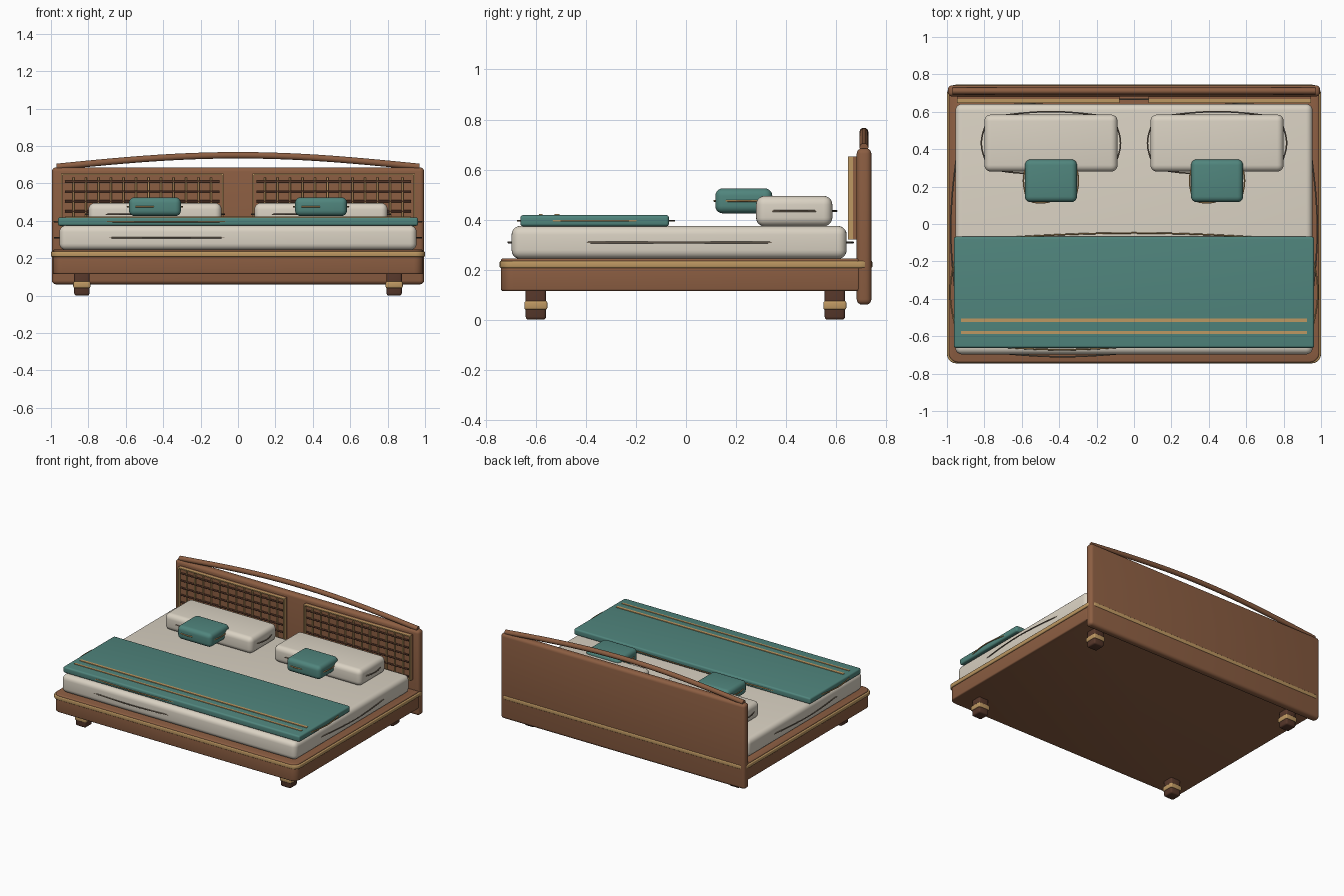
import bpy, bmesh, math
from mathutils import Vector

cube = bpy.data.objects.get("Cube")
if cube:
    bpy.data.objects.remove(cube, do_unlink=True)


def make_material(name, rgb):
    """Flat material from an 8-bit display colour."""
    linear = [((c / 255 + 0.055) / 1.055) ** 2.4 for c in rgb] + [1]
    mat = bpy.data.materials.new(name)
    mat.use_nodes = True
    mat.diffuse_color = linear
    mat.node_tree.nodes["Principled BSDF"].inputs["Base Color"].default_value = linear
    return mat


WOOD = make_material("warm wood", (140, 94, 66))
DARK = make_material("dark wood", (86, 55, 42))
BRASS = make_material("brass", (190, 152, 98))
CREAM = make_material("cream linen", (218, 210, 195))
TEAL = make_material("teal fabric", (80, 133, 125))
TAUPE = make_material("taupe thread", (128, 114, 98))


def box(name, lo, hi, mat, bevel=0.0, corner=0.0, segments=3):
    """Box between two corners; corner rounds the upright edges, bevel the rest."""
    lo, hi = Vector(lo), Vector(hi)
    size, mid = hi - lo, (lo + hi) / 2
    bm = bmesh.new()
    bmesh.ops.create_cube(bm, size=1)
    for v in bm.verts:
        v.co = Vector(c * s for c, s in zip(v.co, size))
    if corner:
        upright = [e for e in bm.edges
                   if abs(e.verts[0].co.z - e.verts[1].co.z) > size.z / 2]
        bmesh.ops.bevel(bm, geom=upright, offset=corner, segments=5,
                        profile=0.5, affect='EDGES')
    if bevel:
        sharp = [e for e in bm.edges if e.calc_face_angle(0) > 0.8]
        bmesh.ops.bevel(bm, geom=sharp, offset=bevel, segments=segments,
                        profile=0.5, affect='EDGES')
    mesh = bpy.data.meshes.new(name)
    bm.to_mesh(mesh)
    bm.free()
    mesh.materials.append(mat)
    obj = bpy.data.objects.new(name, mesh)
    obj.location = mid
    bpy.context.collection.objects.link(obj)
    if bevel or corner:
        bpy.ops.object.select_all(action='DESELECT')
        obj.select_set(True)
        bpy.context.view_layer.objects.active = obj
        bpy.ops.object.shade_smooth_by_angle(angle=math.radians(35))
    return obj


def tube(name, points, radius, mat):
    """Round rod that follows a list of points."""
    curve = bpy.data.curves.new(name, 'CURVE')
    curve.dimensions = '3D'
    curve.bevel_depth = radius
    curve.bevel_resolution = 3
    curve.use_fill_caps = True
    spline = curve.splines.new('POLY')
    spline.points.add(len(points) - 1)
    for p, co in zip(spline.points, points):
        p.co = (*co, 1)
    curve.materials.append(mat)
    obj = bpy.data.objects.new(name, curve)
    bpy.context.collection.objects.link(obj)
    return obj


def seams(name, lo, hi, bulge, mat):
    """Bowed stitching on the four sides of a soft part."""
    lo, hi = Vector(lo), Vector(hi)
    mid, half = (lo + hi) / 2, (hi - lo) / 2
    steps = [i / 12 for i in range(13)]

    def bow(t):
        return bulge * (1.5 * math.sin(math.pi * t) - 0.5)

    def along(t, a, b):
        return a + (b - a) * t

    tube(name + "_front_seam",
         [(mid.x + half.x * along(t, -0.75, -0.05), lo.y - bow(t) * 0.5, mid.z)
          for t in steps], 0.004, mat)
    tube(name + "_back_seam",
         [(mid.x + half.x * along(t, -0.8, 0.8), hi.y + bow(t), mid.z)
          for t in steps], 0.004, mat)
    for side, label in ((-1, "right"), (1, "left")):
        tube(f"{name}_{label}_seam",
             [(mid.x + side * (half.x + bow(t)),
               mid.y + half.y * along(t, -0.65, 0.65), mid.z)
              for t in steps], 0.004, mat)


def soft(name, lo, hi, mat, bevel, bulge, thread):
    box(name, lo, hi, mat, bevel, segments=5)
    seams(name, lo, hi, bulge, thread)


# Platform with brass trim running all the way round
box("bed_frame", (-0.99, -0.74, 0.115), (0.99, 0.73, 0.245), WOOD, 0.008, 0.05)
box("frame_trim", (-1, -0.745, 0.207), (1, 0.745, 0.235), BRASS, 0.006, 0.05)

# Feet with brass collars
for x, side in ((-0.835, "right"), (0.835, "left")):
    for y, end in ((-0.6, "front"), (0.595, "back")):
        box(f"{end}_{side}_foot", (x - 0.041, y - 0.041, 0),
            (x + 0.041, y + 0.041, 0.13), DARK, 0.012)
        box(f"{end}_{side}_collar", (x - 0.046, y - 0.046, 0.04),
            (x + 0.046, y + 0.046, 0.075), BRASS, 0.008)

# Headboard with arched top rail
box("headboard", (-0.995, 0.682, 0.06), (0.995, 0.741, 0.685), WOOD, 0.022, segments=4)
arch = [-0.97 + 1.94 * i / 32 for i in range(33)]
tube("arched_rail",
     [(x, 0.711, 0.688 + 0.062 * math.cos(math.pi * x / 1.94)) for x in arch],
     0.018, WOOD)

# Lattice panels: backing, brass border, dark rails and brass slats
for cx, side in ((-0.512, "right"), (0.512, "left")):
    x0, x1, z0, z1 = cx - 0.434, cx + 0.434, 0.32, 0.652
    box(side + "_panel", (x0, 0.668, z0), (x1, 0.69, z1), WOOD)
    for label, lo, hi in (
            ("top", (x0, 0.648, z1 - 0.008), (x1, 0.67, z1)),
            ("bottom", (x0, 0.648, z0), (x1, 0.67, z0 + 0.008)),
            ("outer", (x0, 0.648, z0), (x0 + 0.008, 0.67, z1)),
            ("inner", (x1 - 0.008, 0.648, z0), (x1, 0.67, z1))):
        box(f"{side}_panel_{label}_border", lo, hi, BRASS)
    for i in range(6):
        z = 0.345 + i * 0.053
        tube(f"{side}_panel_rail_{i}", [(x0 + 0.02, 0.66, z), (x1 - 0.02, 0.66, z)],
             0.006, DARK)
    for i in range(12):
        x = cx + (i - 5.5) * 0.067
        tube(f"{side}_panel_slat_{i}", [(x, 0.661, z0 + 0.02), (x, 0.661, z1 - 0.02)],
             0.0055, BRASS)

# Mattress
soft("mattress", (-0.955, -0.697, 0.243), (0.955, 0.642, 0.375), CREAM, 0.035, 0.025, TAUPE)

# Folded throw with two brass stripes
soft("throw", (-0.963, -0.662, 0.373), (0.963, -0.068, 0.418), TEAL, 0.012, 0.02, BRASS)
for name, y, w in (("wide", -0.515, 0.01), ("narrow", -0.58, 0.007)):
    box(name + "_stripe", (-0.925, y - w, 0.415), (0.925, y + w, 0.422), BRASS)

# Pillows and small cushions
for cx, side in ((-0.444, "right"), (0.444, "left")):
    soft(side + "_pillow", (cx - 0.356, 0.28, 0.373), (cx + 0.356, 0.585, 0.495),
         CREAM, 0.035, 0.016, TAUPE)
    soft(side + "_cushion", (cx - 0.139, 0.117, 0.425), (cx + 0.139, 0.345, 0.525),
         TEAL, 0.03, 0.008, BRASS)
